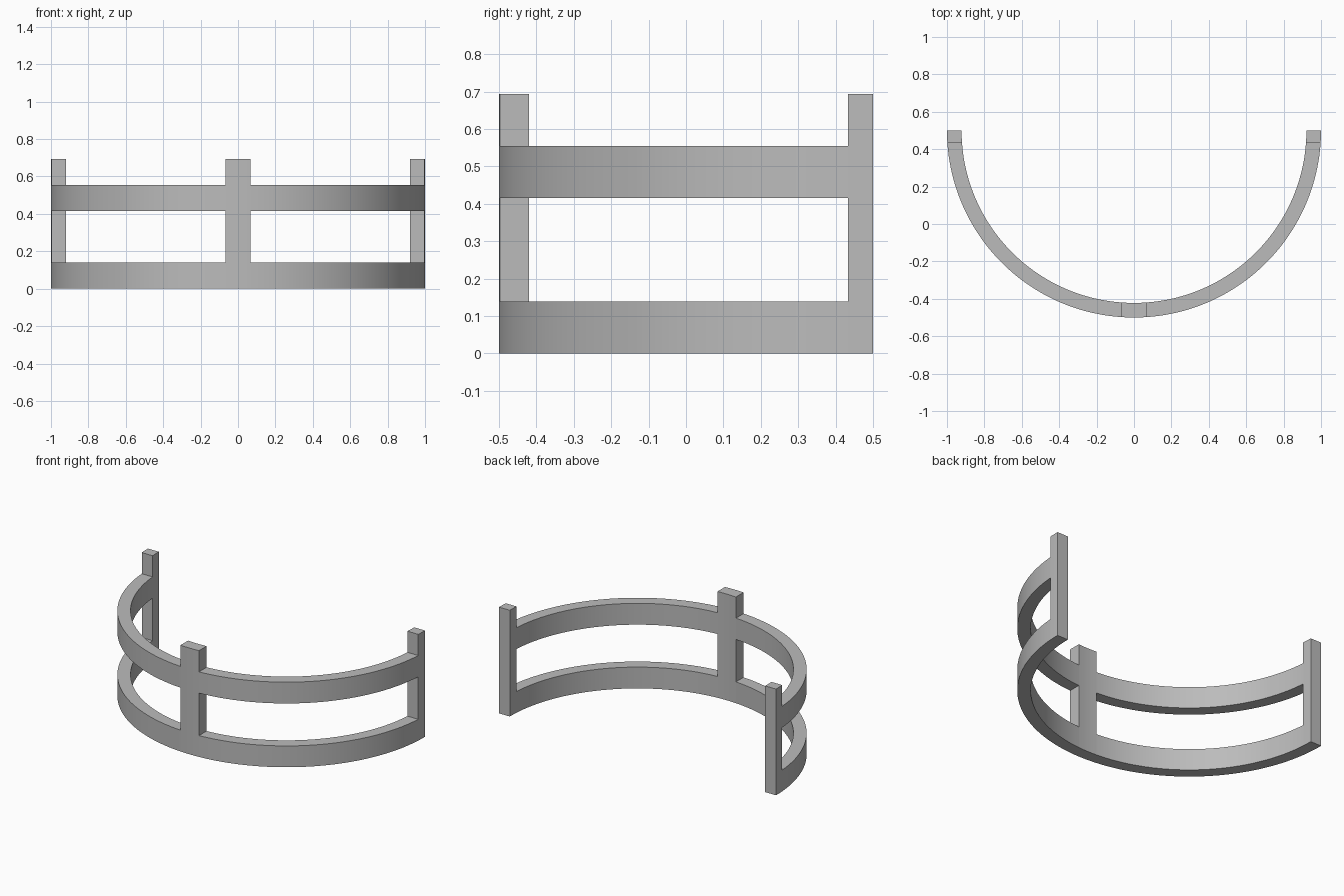
import bpy
import bmesh
from math import asin, pi, sin, cos, radians

cube = bpy.data.objects.get("Cube")
if cube:
    bpy.data.objects.remove(cube, do_unlink=True)

OUTER, INNER = 1.0, 0.922      # wall radii
CENTRE_Y = 0.5                 # centre of the half circle
POST = 0.067                   # half width of front post, full width of end posts
RAILS = {"lower": (0.0, 0.139), "upper": (0.416, 0.555)}
HEIGHT = 0.693

grey = bpy.data.materials.new("light grey")
grey.use_nodes = True
colour = (0.5, 0.5, 0.5, 1)
grey.diffuse_color = colour
grey.node_tree.nodes["Principled BSDF"].inputs["Base Color"].default_value = colour


def curved_bar(name, start, end, z0, z1, steps, caps=True):
    """Sweep a rectangle round the arc; start and end give the angle at a radius."""
    bm = bmesh.new()
    rings = []
    for i in range(steps + 1):
        ring = []
        for r, z in ((OUTER, z0), (OUTER, z1), (INNER, z1), (INNER, z0)):
            a = start(r) + (end(r) - start(r)) * i / steps
            ring.append(bm.verts.new((r * sin(a), CENTRE_Y - r * cos(a), z)))
        rings.append(ring)
    for a, b in zip(rings, rings[1:]):
        for k in range(4):
            n = (k + 1) % 4
            bm.faces.new((a[k], b[k], b[n], a[n]))
    if caps:
        bm.faces.new(rings[0])
        bm.faces.new(rings[-1])
    bmesh.ops.recalc_face_normals(bm, faces=bm.faces)
    mesh = bpy.data.meshes.new(name)
    bm.to_mesh(mesh)
    bm.free()
    mesh.materials.append(grey)
    obj = bpy.data.objects.new(name, mesh)
    bpy.context.collection.objects.link(obj)
    bpy.ops.object.select_all(action="DESELECT")
    obj.select_set(True)
    bpy.context.view_layer.objects.active = obj
    bpy.ops.object.shade_smooth_by_angle(angle=radians(30))


def front_edge(r):
    return asin(POST / r)


def end_edge(r):
    return pi / 2 - asin(POST / r)


# Upright posts
curved_bar("front_post", lambda r: -front_edge(r), front_edge, 0, HEIGHT, 4)
for side, s in (("left", 1), ("right", -1)):
    curved_bar(side + "_end_post", lambda r: s * end_edge(r), lambda r: s * pi / 2,
               0, HEIGHT, 2)
    # Curved rails between the posts
    for level, (z0, z1) in RAILS.items():
        curved_bar(f"{side}_{level}_rail", lambda r: s * front_edge(r),
                   lambda r: s * end_edge(r), z0, z1, 40, caps=False)
